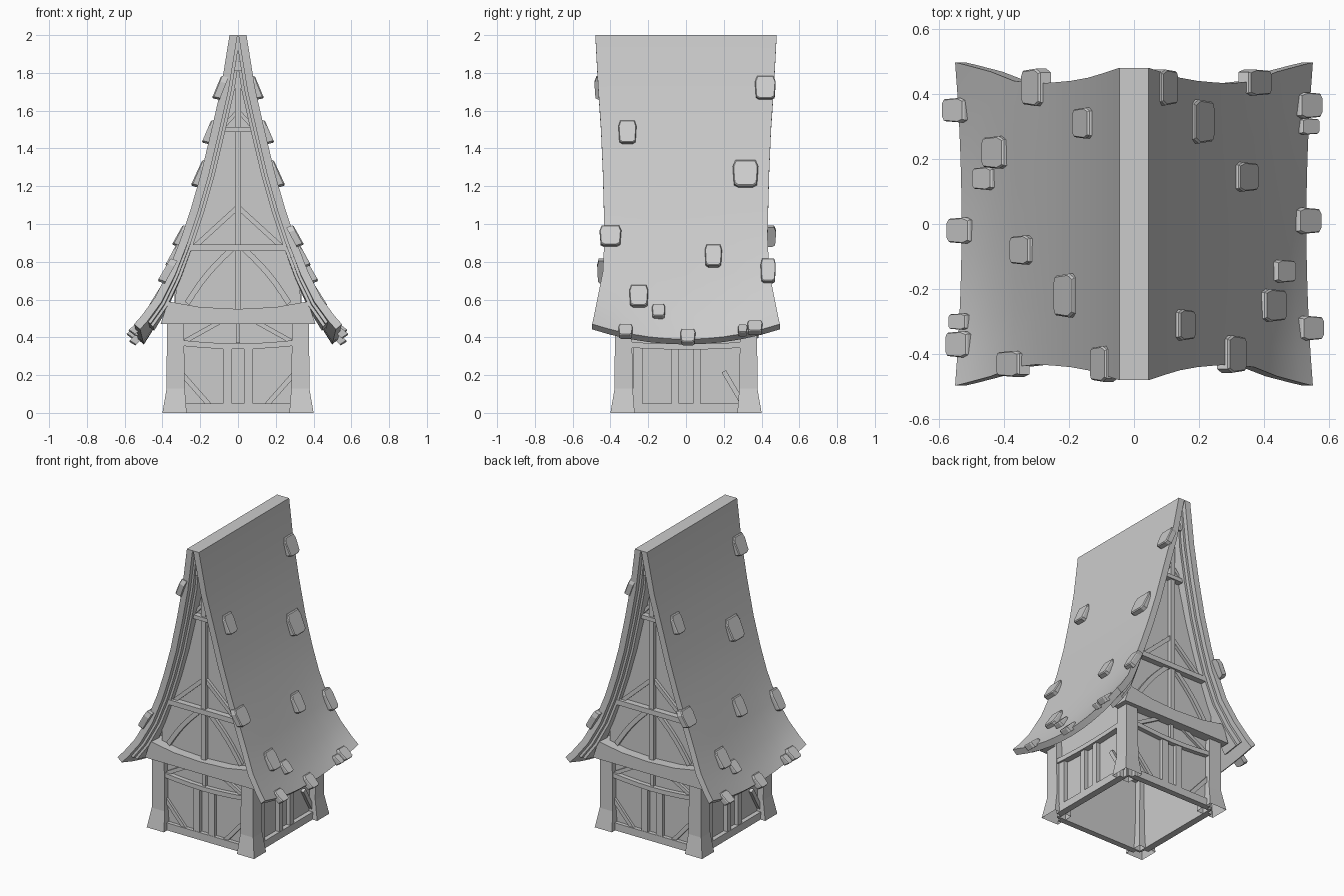
import bpy, bmesh, math
from mathutils import Matrix, Vector

cube = bpy.data.objects.get("Cube")
if cube:
    bpy.data.objects.remove(cube, do_unlink=True)

# One plain grey for everything
grey = bpy.data.materials.new("plain grey")
grey.use_nodes = True
tone = (0.6, 0.6, 0.6, 1)
grey.diffuse_color = tone
grey.node_tree.nodes["Principled BSDF"].inputs["Base Color"].default_value = tone


def finish(name, bm, smooth=False):
    bmesh.ops.remove_doubles(bm, verts=bm.verts, dist=0.0005)
    bmesh.ops.recalc_face_normals(bm, faces=bm.faces)
    mesh = bpy.data.meshes.new(name)
    bm.to_mesh(mesh)
    bm.free()
    mesh.materials.append(grey)
    obj = bpy.data.objects.new(name, mesh)
    bpy.context.collection.objects.link(obj)
    if smooth:
        bpy.ops.object.select_all(action='DESELECT')
        obj.select_set(True)
        bpy.context.view_layer.objects.active = obj
        bpy.ops.object.shade_smooth_by_angle(angle=math.radians(30))


def loft(bm, rings):
    """Skin closed rings of equal length."""
    rows = [[bm.verts.new(p) for p in ring] for ring in rings]
    n = len(rows[0])
    for a, b in zip(rows, rows[1:]):
        for i in range(n):
            bm.faces.new((a[i], a[(i + 1) % n], b[(i + 1) % n], b[i]))
    return rows


def prism(name, outline, inner, outer, turn=0):
    """Extrude an upright outline outward from the wall, then turn it about z."""
    bm = bmesh.new()
    rows = loft(bm, [[(u, -d, z) for u, z in outline] for d in (inner, outer)])
    for row in rows:
        bm.faces.new(row)
    bm.transform(Matrix.Rotation(turn, 4, 'Z'))
    finish(name, bm)


def timber(name, a, b, width, depth, turn, base=0.335, bow=0.0):
    """Beam on a wall between two points, optionally bowed."""
    a, b = Vector(a), Vector(b)
    side = (b - a).normalized().orthogonal() * width / 2
    steps = 6 if bow else 1
    spine = [a.lerp(b, i / steps) + side.normalized() * bow * math.sin(math.pi * i / steps)
             for i in range(steps + 1)]
    prism(name, [p + side for p in spine] + [p - side for p in reversed(spine)],
          base, base + depth, turn)


# Roof profile: half width, height, and half length along y
profile = [(0, 2.0, .48), (.045, 2.0, .48), (.09, 1.72, .465), (.14, 1.5, .45),
           (.195, 1.27, .44), (.25, 1.08, .435), (.30, .93, .432),
           (.37, .75, .44), (.44, .61, .468), (.51, .515, .487), (.55, .47, .497)]
last = len(profile) - 1


def roof_point(k, y, depth):
    """Point under the roof skin, with the eave sagging mid-length."""
    j = max(k, 1)
    x, z, half = profile[j]
    before, after = profile[max(j - 1, 1)], profile[min(j + 1, last)]
    run = Vector((after[0] - before[0], after[1] - before[1])).normalized()
    x, z = x + run.y * depth, z - run.x * depth
    if x < 0:
        z, x = z + x / 0.17, 0
    sag = max(0, (1.0 - profile[j][1]) / 0.53) ** 2 * max(0, 1 - (y / half) ** 2)
    x, z = x - 0.02 * sag, z - 0.08 * sag
    return (0 if k == 0 else x), z


def roof_layer(name, top, bottom, columns, end=last):
    """Curved layer over both slopes; columns map a half length to y."""
    bm = bmesh.new()
    rings = []
    for column in columns:
        ring = []
        for depth, order in ((top, range(-end, end + 1)), (bottom, range(end, -end - 1, -1))):
            for k in order:
                y = column(profile[abs(k)][2])
                x, z = roof_point(abs(k), y, depth)
                ring.append((math.copysign(x, k), y, z))
        rings.append(ring)
    rows = loft(bm, rings)
    n = len(rows[0])
    for row in (rows[0], rows[-1]):
        for i in range(n // 2 - 1):
            bm.faces.new((row[i], row[i + 1], row[n - 2 - i], row[n - 1 - i]))
    finish(name, bm, True)


roof_layer("roof", 0, .042, [lambda h, t=i / 5: h * t for i in range(-5, 6)])
for s, end in ((-1, "front"), (1, "back")):
    for i, (top, bottom, inset) in enumerate(((.04, .057, .03), (.055, .072, .055))):
        roof_layer(f"{end}_barge_board_{i + 1}", top, bottom,
                   [lambda h, s=s, d=inset: s * (h - d), lambda h, s=s: s * .33], last - 1)

# Corner posts, flared at the foot and open underneath
for sx in (-1, 1):
    for sy in (-1, 1):
        bm = bmesh.new()
        rows = loft(bm, [[(sx * x, sy * y, z) for x, y in ((i, i), (o, i), (o, o), (i, o))]
                         for z, i, o in ((0, .272, .4), (.13, .282, .378), (.56, .288, .376))])
        bm.faces.new(rows[-1])
        finish("corner_post", bm)

# Gable ends
wall = [(x, z) for x, z in (roof_point(k, .4, .045) for k in range(2, last)) if z > .6]
wall_outline = ([(-.33, 0), (-.33, .6)] + [(-x, z) for x, z in reversed(wall)]
                + wall + [(.33, .6), (.33, 0)])
for turn, end in ((0, "front"), (math.pi, "back")):
    prism(end + "_wall", wall_outline, .325, .34, turn)
    # Heavy tie beam with dipped top
    prism(end + "_tie_beam", [(-.41, .47), (.41, .47), (.37, .59), (.2, .56), (0, .55),
                              (-.2, .56), (-.37, .59)], .3, .405, turn)
    timber(end + "_king_post", (0, .54), (0, 1.82), .032, .035, turn)
    timber(end + "_collar_low", (-.27, .875), (.27, .875), .034, .045, turn)
    timber(end + "_collar_high", (-.1, 1.5), (.1, 1.5), .026, .045, turn)
    prism(end + "_peak_block", [(-.04, 1.81), (.04, 1.81), (.028, 1.86), (-.028, 1.86)], .33, .43, turn)
    timber(end + "_sill", (-.3, .025), (.3, .025), .05, .03, turn)
    timber(end + "_rail", (-.3, .37), (.3, .37), .03, .035, turn, bow=-.018)
    timber(end + "_short_stud", (0, .37), (0, .48), .022, .025, turn)
    for s in (-1, 1):
        timber(end + "_gable_brace", (0, 1.09), (s * .23, .88), .026, .025, turn)
        timber(end + "_lower_brace", (s * .03, .87), (s * .27, .58), .03, .025, turn, bow=s * .015)
        timber(end + "_peak_brace", (0, 1.6), (s * .09, 1.5), .02, .025, turn)
        timber(end + "_stud", (s * .055, .04), (s * .055, .36), .048, .028, turn)
        timber(end + "_foot_brace", (s * .3, .21), (s * .15, .04), .026, .022, turn)
        timber(end + "_head_brace", (s * .28, .38), (s * .1, .48), .024, .022, turn)

# Side walls
for turn, end in ((math.pi / 2, "left"), (-math.pi / 2, "right")):
    prism(end + "_wall", [(-.33, 0), (.33, 0), (.33, .7), (-.33, .7)], .32, .335, turn)
    timber(end + "_sill", (-.3, .025), (.3, .025), .05, .03, turn)
    timber(end + "_rail", (-.3, .36), (.3, .36), .03, .04, turn, bow=-.01)
    for u, w in ((-.255, .05), (-.057, .04), (.057, .04)):
        timber(end + "_stud", (u, .04), (u, .36), w, .028, turn)
    timber(end + "_foot_brace", (.2, .22), (.3, .05), .026, .022, turn)

# Raised shingles: height, width, length, y on the left slope, y on the right slope
shingles = [(1.72, .11, .12, .42, -.43), (1.485, .095, .12, -.31, .31), (1.265, .135, .14, .315, -.22),
            (.935, .115, .11, -.40, .42), (.83, .09, .12, .145, -.08), (.75, .08, .13, .435, -.43),
            (.615, .10, .12, -.25, .22), (.535, .07, .08, -.145, .14), (.43, .075, .08, -.32, .35),
            (.40, .08, .09, .01, -.02), (.435, .05, .06, .30, -.30), (.45, .08, .08, .365, -.37)]
shape = [(-.4, .5), (.4, .5), (.5, .25), (.45, -.42), (.3, -.5), (-.3, -.5), (-.45, -.42), (-.5, .25)]
for z, width, length, *places in shingles:
    for s, y in zip((1, -1), places):
        line = [Vector(roof_point(k, y, 0)) for k in range(1, last + 1)]
        a, b = next(((a, b) for a, b in zip(line, line[1:]) if b.y <= z), line[-2:])
        spot = a.lerp(b, (a.y - z) / (a.y - b.y))
        up = (a - b).normalized()
        out = Vector((up.y, -up.x))
        bm = bmesh.new()
        rings = []
        for lift, scale in ((-.016, 1), (.018, 1), (.024, .92)):
            ring = []
            for u, v in shape:
                p = spot + up * v * scale * length * 1.05 + out * (lift - v * .02)
                ring.append((s * p.x, y + s * u * scale * width, p.y))
            rings.append(ring)
        rows = loft(bm, rings)
        bm.faces.new(rows[0])
        bm.faces.new(rows[-1])
        finish("raised_shingle", bm)
